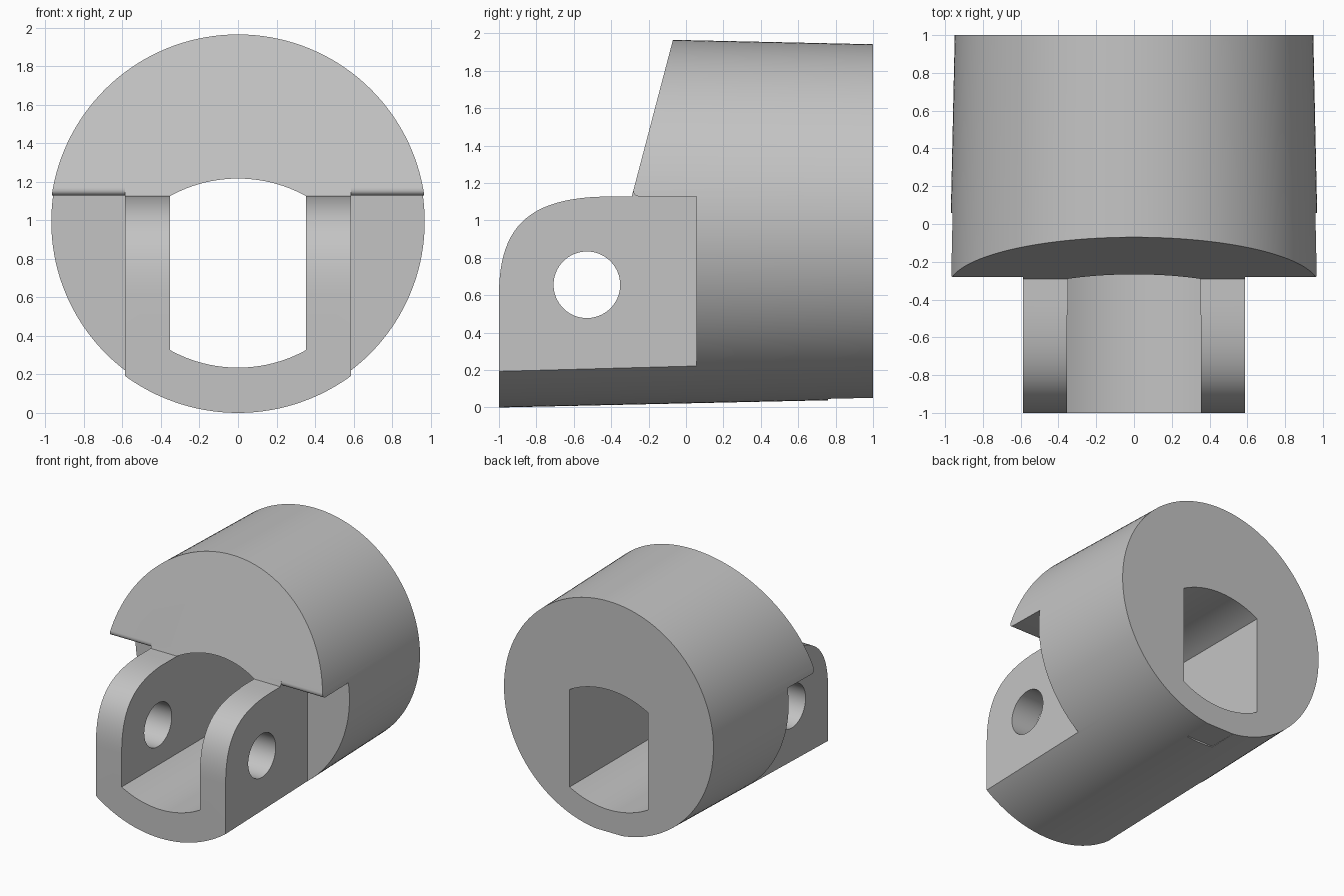
import bpy, bmesh, math
from mathutils import Vector
from mathutils.geometry import interpolate_bezier

if "Cube" in bpy.data.objects:
    bpy.data.objects.remove(bpy.data.objects["Cube"], do_unlink=True)

grey = bpy.data.materials.new("plain_grey")
grey.use_nodes = True
colour = (0.55, 0.55, 0.55, 1)
grey.diffuse_color = colour
grey.node_tree.nodes["Principled BSDF"].inputs["Base Color"].default_value = colour


def curve(a, b, c, d, n):
    return [tuple(p) for p in interpolate_bezier(*(Vector((*q, 0)).to_3d() for q in (a, b, c, d)), n)]


def prism(name, points, axis, lo, hi):
    """Extrude a 2D outline: (y, z) along x, or (x, z) along y."""
    def place(p, t):
        return (t, p[0], p[1]) if axis == "x" else (p[0], t, p[1])
    bm = bmesh.new()
    face = bm.faces.new([bm.verts.new(place(p, lo)) for p in points])
    new = bmesh.ops.extrude_face_region(bm, geom=[face])["geom"]
    shift = Vector(place((0, 0), hi - lo))
    bmesh.ops.translate(bm, vec=shift, verts=[v for v in new if isinstance(v, bmesh.types.BMVert)])
    bmesh.ops.recalc_face_normals(bm, faces=bm.faces)
    mesh = bpy.data.meshes.new(name)
    bm.to_mesh(mesh)
    bm.free()
    mesh.materials.append(grey)
    obj = bpy.data.objects.new(name, mesh)
    bpy.context.collection.objects.link(obj)
    return obj


def box(y0, y1, z0, z1):
    return [(y0, z0), (y1, z0), (y1, z1), (y0, z1)]


# Tapered round body, running a little past the front trim plane
taper = 0.022
bpy.ops.mesh.primitive_cone_add(vertices=144, radius1=0.949 + 2.2 * taper, radius2=0.949,
                                depth=2.2, location=(0, -0.1, 0.993),
                                rotation=(-math.pi / 2, 0, 0))
body = bpy.context.object
body.name = "clevis_body"
body.data.materials.append(grey)

# Side outline: rounded fork nose, flat fork top, sloping shoulder
shoulder = 1.128
nose = curve((-1, 0.6), (-1, 0.97), (-0.84, shoulder), (-0.4, shoulder), 24)
outline = [(-1, -0.2)] + [p[:2] for p in nose] + [
    (-0.29, shoulder), (-0.07, 1.965), (0, 2.23), (1.2, 2.23), (1.2, -0.2)]
cutters = [(prism("side_outline", outline, "x", -1.3, 1.3), "INTERSECT")]

# Side pockets beside the fork, with a rounded lip under the shoulder
lip = [p[:2] for p in curve((-0.243, shoulder), (-0.27, shoulder), (-0.288, 1.142), (-0.278, 1.174), 10)]
pocket = [(-1.2, -0.2), (0.057, -0.2), (0.057, shoulder)] + lip + [(-1.2, 1.174)]
for side, lo, hi in (("right", -1.4, -0.588), ("left", 0.588, 1.4)):
    cutters.append((prism(side + "_pocket", pocket, "x", lo, hi), "DIFFERENCE"))

# Bore with straight sides and arched floor and roof
half, radius, mid, reach = 0.354, 0.73, 0.726, 0.491
arch = [(half * (1 - i / 12), 0) for i in range(25)]
rise = [reach - radius + math.sqrt(radius ** 2 - x * x) for x, _ in arch]
roof = [(p[0], mid + h) for p, h in zip(arch, rise)]
floor = [(-p[0], mid - h) for p, h in zip(arch, rise)]
cutters.append((prism("bore", roof + floor, "y", -1.4, 1.4), "DIFFERENCE"))

# Cross pin hole
ring = [(-0.53 + 0.178 * math.cos(i * math.tau / 64), 0.656 + 0.178 * math.sin(i * math.tau / 64))
        for i in range(64)]
cutters.append((prism("pin_hole", ring, "x", -0.8, 0.8), "DIFFERENCE"))

# Small flat under the rear rim
cutters.append((prism("rear_flat", box(0.76, 1.2, -0.2, 0.052), "x", -0.12, 0.12), "DIFFERENCE"))

# Apply every cut, then drop the cutters
bpy.context.view_layer.objects.active = body
for cutter, operation in cutters:
    cutter.hide_render = True
    mod = body.modifiers.new(cutter.name, "BOOLEAN")
    mod.operation = operation
    mod.solver = "EXACT"
    mod.object = cutter
    bpy.ops.object.modifier_apply(modifier=mod.name)
    bpy.data.objects.remove(cutter, do_unlink=True)

bpy.ops.object.select_all(action="DESELECT")
body.select_set(True)
bpy.ops.object.shade_smooth_by_angle(angle=math.radians(25))
